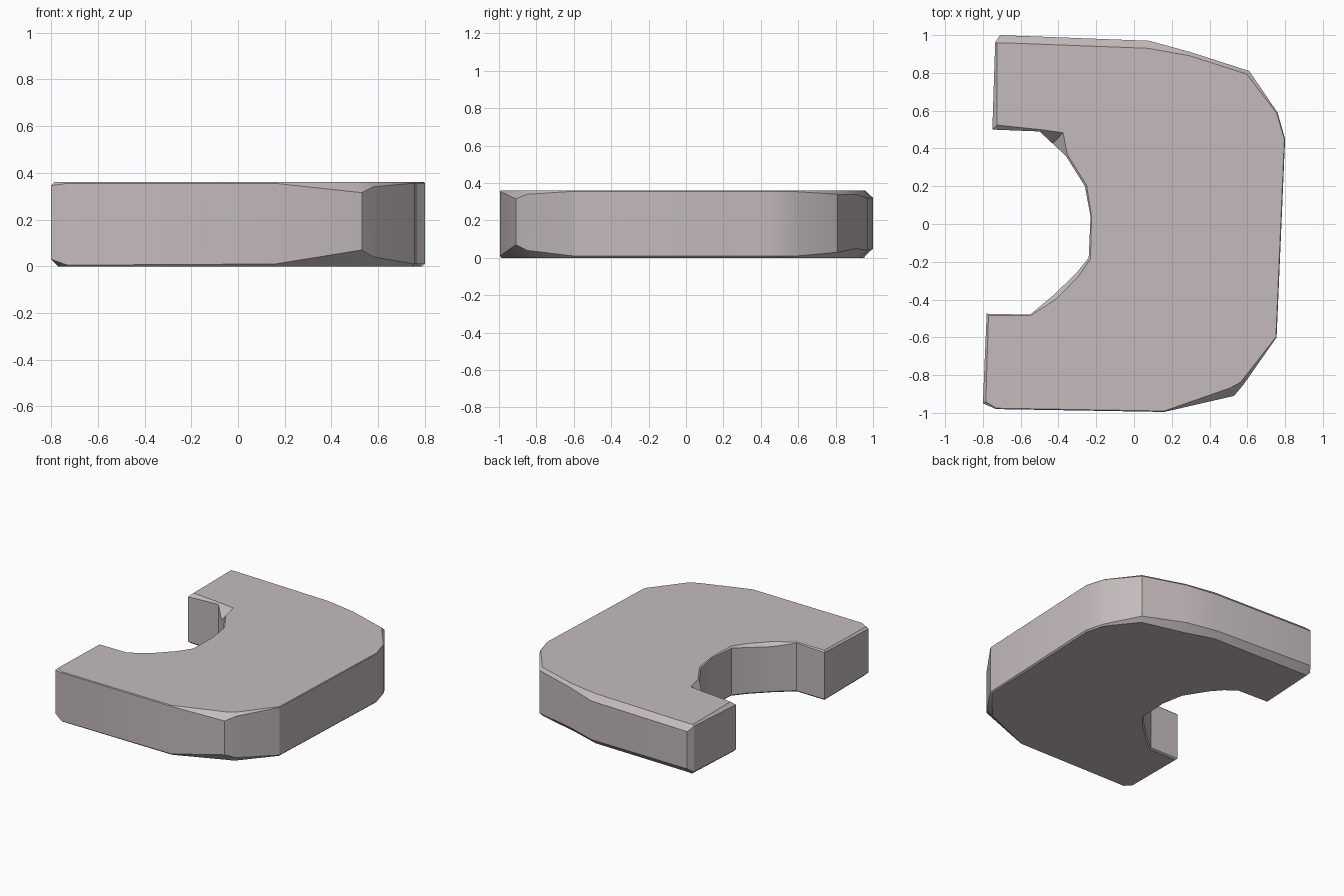
import bpy
import bmesh
import math
from mathutils import Vector

default_cube = bpy.data.objects.get("Cube")
if default_cube:
    bpy.data.objects.remove(default_cube, do_unlink=True)

HEIGHT = 0.36


def make_material(name, colour):
    material = bpy.data.materials.new(name)
    material.use_nodes = True
    material.diffuse_color = colour
    shader = material.node_tree.nodes["Principled BSDF"]
    shader.inputs["Base Color"].default_value = colour
    shader.inputs["Roughness"].default_value = 0.8
    return material


def inward_offset(points, index, distance):
    """Move an outline corner inward along its mitred bisector."""
    here = points[index]
    before = (here - points[index - 1]).normalized()
    after = (points[(index + 1) % len(points)] - here).normalized()
    normal_before = Vector((-before.y, before.x))
    normal_after = Vector((-after.y, after.x))
    bisector = (normal_before + normal_after).normalized()
    stretch = max(bisector.dot(normal_before), 0.6)
    return here + bisector * distance / stretch


def build_chipped_slab(name, outline, material):
    """Extrude an outline whose corners each carry their own edge chamfers."""
    points = [Vector((x, y)) for x, y, top, bottom in outline]
    bottom_ring, lower_ring, upper_ring, top_ring = [], [], [], []
    mesh_builder = bmesh.new()
    add_vertex = mesh_builder.verts.new

    for index, (x, y, top_chip, bottom_chip) in enumerate(outline):
        under = inward_offset(points, index, bottom_chip)
        over = inward_offset(points, index, top_chip)
        bottom_ring.append(add_vertex((under.x, under.y, 0)))
        lower_ring.append(add_vertex((x, y, bottom_chip)))
        upper_ring.append(add_vertex((x, y, HEIGHT - top_chip)))
        top_ring.append(add_vertex((over.x, over.y, HEIGHT)))

    # Side walls and chamfer bands
    rings = [bottom_ring, lower_ring, upper_ring, top_ring]
    count = len(outline)
    for low, high in zip(rings, rings[1:]):
        for index in range(count):
            following = (index + 1) % count
            mesh_builder.faces.new((low[index], low[following],
                                    high[following], high[index]))

    # Flat caps
    mesh_builder.faces.new(top_ring)
    mesh_builder.faces.new(list(reversed(bottom_ring)))
    bmesh.ops.recalc_face_normals(mesh_builder, faces=mesh_builder.faces[:])

    mesh = bpy.data.meshes.new(name)
    mesh_builder.to_mesh(mesh)
    mesh_builder.free()
    mesh.materials.append(material)
    slab = bpy.data.objects.new(name, mesh)
    bpy.context.collection.objects.link(slab)
    return slab


# Each corner: x, y, top chamfer, bottom chamfer
front_edge = [
    (-.8, -.95, .015, .03), (-.73, -.98, .005, .005),
    (.16, -.995, .005, .01), (.53, -.91, .045, .07),
]
right_edge = [
    (.58, -.85, .02, .04), (.755, -.6, .004, .01),
    (.8, .45, .004, .01), (.76, .59, .006, .01),
]
back_edge = [
    (.61, .81, .02, .03), (.3, .91, .02, .05), (.08, .97, .04, .04),
    (-.71, 1, .04, .05), (-.735, .96, .01, .02),
]
inner_hollow = [
    (-.75, .5, .025, .01), (-.5, .49, .01, .01), (-.43, .425, .08, .02),
    (-.36, .36, .01, .01), (-.26, .2, .01, .01), (-.23, .04, .005, .01),
    (-.24, -.18, .01, .01), (-.31, -.265, .02, .01),
    (-.43, -.38, .025, .01), (-.55, -.48, .005, .01),
    (-.78, -.475, .01, .01),
]

stone = make_material("pale_warm_stone", (0.56, 0.50, 0.50, 1))
slab = build_chipped_slab(
    "stone_slab", front_edge + right_edge + back_edge + inner_hollow, stone)

# Soft curves with crisp chipped edges
bpy.ops.object.select_all(action="DESELECT")
slab.select_set(True)
bpy.context.view_layer.objects.active = slab
bpy.ops.object.shade_smooth_by_angle(angle=math.radians(30))
